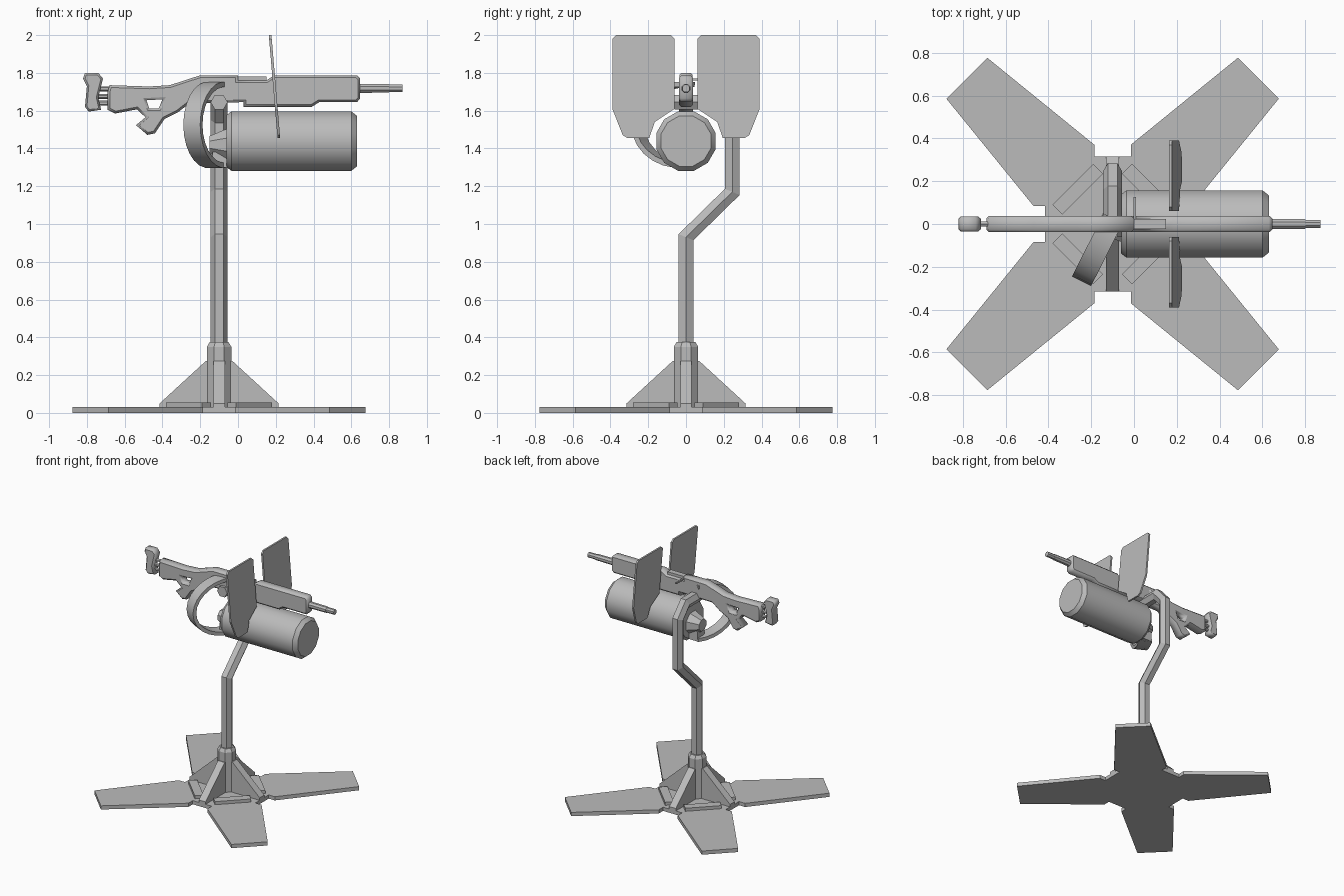
import bpy, bmesh, math
from mathutils import Vector, Matrix

if "Cube" in bpy.data.objects:
    bpy.data.objects.remove(bpy.data.objects["Cube"], do_unlink=True)

grey = bpy.data.materials.new("plain grey")
grey.use_nodes = True
grey.diffuse_color = (0.5, 0.5, 0.5, 1)
grey.node_tree.nodes["Principled BSDF"].inputs["Base Color"].default_value = (0.5, 0.5, 0.5, 1)

AXIS = Vector((-0.1, 0, 0))  # centre line of the stand


def add(name, mesh, smooth=0):
    obj = bpy.data.objects.new(name, mesh)
    bpy.context.collection.objects.link(obj)
    mesh.materials.clear()
    mesh.materials.append(grey)
    if smooth:
        bpy.ops.object.select_all(action='DESELECT')
        obj.select_set(True)
        bpy.context.view_layer.objects.active = obj
        bpy.ops.object.shade_smooth_by_angle(angle=math.radians(smooth))
    return obj


def loft(name, rings, smooth=0):
    """Skin a closed tube through rings of points and cap both ends."""
    bm = bmesh.new()
    loops = [[bm.verts.new(p) for p in ring] for ring in rings]
    n = len(loops[0])
    for a, b in zip(loops, loops[1:]):
        for i in range(n):
            j = (i + 1) % n
            bm.faces.new((a[i], a[j], b[j], b[i]))
    bm.faces.new(loops[0])
    bm.faces.new(loops[-1])
    bmesh.ops.recalc_face_normals(bm, faces=bm.faces)
    mesh = bpy.data.meshes.new(name)
    bm.to_mesh(mesh)
    bm.free()
    return add(name, mesh, smooth)


def circle(n, r, offset=0.0):
    return [(r * math.cos(math.tau * (i + offset) / n),
             r * math.sin(math.tau * (i + offset) / n)) for i in range(n)]


def lathe_x(name, profile, y, z, n, smooth=0):
    """Turn (x, radius) pairs about a line along x."""
    return loft(name, [[(x, y + a, z + b) for a, b in circle(n, r, 0.5)]
                       for x, r in profile], smooth)


def plate(name, outline, place, half):
    """Prism from a 2D outline; place(u, v, w) maps it into space."""
    return loft(name, [[place(u, v, w) for u, v in outline] for w in (-half, half)])


def block(name, centre, size, turn=0.0):
    x, y, z = (s / 2 for s in size)
    rot = Matrix.Rotation(turn, 3, 'Z')
    corners = [(-x, -y), (x, -y), (x, y), (-x, y)]
    return loft(name, [[Vector(centre) + rot @ Vector((a, b, c)) for a, b in corners]
                       for c in (-z, z)])


def slab(name, outlines, half, bevel):
    """Chamfered x-z slab centred on y = 0; further outlines are holes."""
    curve = bpy.data.curves.new(name, 'CURVE')
    curve.dimensions = '2D'
    curve.fill_mode = 'BOTH'
    curve.extrude = half - bevel
    curve.bevel_depth = bevel
    curve.bevel_resolution = 0
    curve.offset = -bevel
    for points in outlines:
        spline = curve.splines.new('POLY')
        spline.points.add(len(points) - 1)
        for p, (x, z) in zip(spline.points, points):
            p.co = (x, z, 0, 1)
        spline.use_cyclic_u = True
    temp = bpy.data.objects.new(name + " helper", curve)
    bpy.context.collection.objects.link(temp)
    deps = bpy.context.evaluated_depsgraph_get()
    mesh = bpy.data.meshes.new_from_object(temp.evaluated_get(deps))
    bpy.data.objects.remove(temp, do_unlink=True)
    mesh.transform(Matrix.Rotation(math.pi / 2, 4, 'X'))
    return add(name, mesh)


# Four-armed base: one quarter outline turned four times
quarter = [(0.37, 0.085), (0.776, 0.585), (0.585, 0.776), (0.085, 0.37),
           (0.085, 0.315), (-0.085, 0.315)]
outline = []
for k in range(4):
    rot = Matrix.Rotation(k * math.pi / 2, 2)
    outline += [rot @ Vector(p) for p in quarter]
plate("base_plate", outline, lambda u, v, w: AXIS + Vector((u, v, 0.015 + w)), 0.015)

# Gussets along the axes, and foot bars across the arms
gusset = [(0.03, 0.03), (0.315, 0.03), (0.315, 0.05), (0.07, 0.275), (0.03, 0.275)]
for k in range(4):
    rot = Matrix.Rotation(k * math.pi / 2, 3, 'Z')
    plate(f"gusset_{k}", gusset, lambda u, v, w: AXIS + rot @ Vector((u, w, v)), 0.03)
    angle = (k + 0.5) * math.pi / 2
    where = AXIS + Vector((0.23 * math.cos(angle), 0.23 * math.sin(angle), 0.042))
    block(f"foot_bar_{k}", where, (0.065, 0.27, 0.026), angle)

# Octagonal collar
loft("collar", [[AXIS + Vector((a, b, z)) for a, b in circle(8, r, 0.5)]
                for z, r in ((0.03, 0.07), (0.35, 0.07), (0.375, 0.054))])

# Cranked hexagonal pole with mitred bends
path = [Vector(p) for p in ((0, 0.36), (0, 0.93), (0.245, 1.17), (0.245, 1.55),
                            (0.16, 1.645), (-0.06, 1.645))]
rings = []
for i, p in enumerate(path):
    d0 = (p - path[i - 1]).normalized() if i else (path[1] - p).normalized()
    d1 = (path[i + 1] - p).normalized() if i < len(path) - 1 else d0
    t = (d0 + d1).normalized()
    side = Vector((-t.y, t.x)) / t.dot(d0)
    rings.append([(AXIS.x + a, p.x + side.x * b, p.y + side.y * b)
                  for a, b in circle(6, 0.045)])
loft("pole", rings)

# Ammunition drum and its outlet
lathe_x("drum", [(-0.06, 0.143), (-0.035, 0.163), (0.6, 0.163), (0.63, 0.138)],
        0, 1.439, 12, 32)
lathe_x("drum_outlet", [(-0.15, 0.05), (-0.05, 0.095)], 0, 1.42, 8)

# Curved feed chute from drum to gun
out, across = Vector((-0.45, -0.89, 0)), Vector((0.89, -0.45, 0))
rings = []
for i in range(15):
    a = math.radians(-8 + 196 * i / 14)
    ring = []
    for w, t in ((-0.05, -0.014), (0.05, -0.014), (0.05, 0.014), (-0.05, 0.014)):
        ring.append(Vector((-0.115, -0.01, 1.525)) + across * w
                    + out * (math.sin(a) * (0.275 + t))
                    + Vector((0, 0, math.cos(a) * (0.215 + t))))
    rings.append(ring)
loft("feed_chute", rings, 35)
block("chute_end", (-0.09, 0, 1.34), (0.09, 0.09, 0.08))

# Gun body with grip hole
body = [(-0.68, 1.735), (-0.69, 1.7), (-0.69, 1.605), (-0.65, 1.585), (-0.535, 1.607),
        (-0.49, 1.565), (-0.54, 1.523), (-0.48, 1.472), (-0.44, 1.48), (-0.39, 1.555),
        (-0.32, 1.59), (-0.255, 1.64), (0.03, 1.645), (0.03, 1.62), (0.39, 1.62),
        (0.43, 1.645), (0.63, 1.645), (0.647, 1.665), (0.647, 1.77), (0.63, 1.787),
        (0.19, 1.787), (0.15, 1.76), (0, 1.76), (0, 1.787), (-0.2, 1.787),
        (-0.27, 1.765), (-0.36, 1.735), (-0.47, 1.728)]
hole = [(-0.485, 1.655), (-0.4, 1.66), (-0.42, 1.612), (-0.47, 1.612)]
slab("gun_body", [body, hole], 0.037, 0.012)
block("top_cover", (0.075, 0, 1.767), (0.15, 0.045, 0.028))
block("cocking_handle", (0.003, 0.07, 1.765), (0.012, 0.11, 0.012))

# Shoulder pad joined by three rods
pad = [(-0.81, 1.8), (-0.74, 1.8), (-0.715, 1.77), (-0.74, 1.67), (-0.725, 1.605),
       (-0.79, 1.595), (-0.81, 1.62), (-0.8, 1.73), (-0.82, 1.77)]
slab("shoulder_pad", [pad], 0.034, 0.01)
for k, z in enumerate((1.64, 1.675, 1.715)):
    lathe_x(f"pad_rod_{k}", [(-0.76, 0.013), (-0.67, 0.013)], 0, z, 6)

# Barrel
lathe_x("barrel", [(0.63, 0.026), (0.8, 0.024), (0.8, 0.021), (0.87, 0.021)], 0, 1.718, 8)

# Pair of leaning shields
shield = [(0.06, 1.98), (0.08, 2.0), (0.37, 2.0), (0.39, 1.98), (0.39, 1.61),
          (0.335, 1.47), (0.31, 1.455), (0.195, 1.455), (0.165, 1.54), (0.06, 1.61)]
for side, name in ((1, "shield_left"), (-1, "shield_right")):
    plate(name, shield,
          lambda u, v, w: (0.17 + (2 - v) * 0.085 + w, side * u, v), 0.007)
